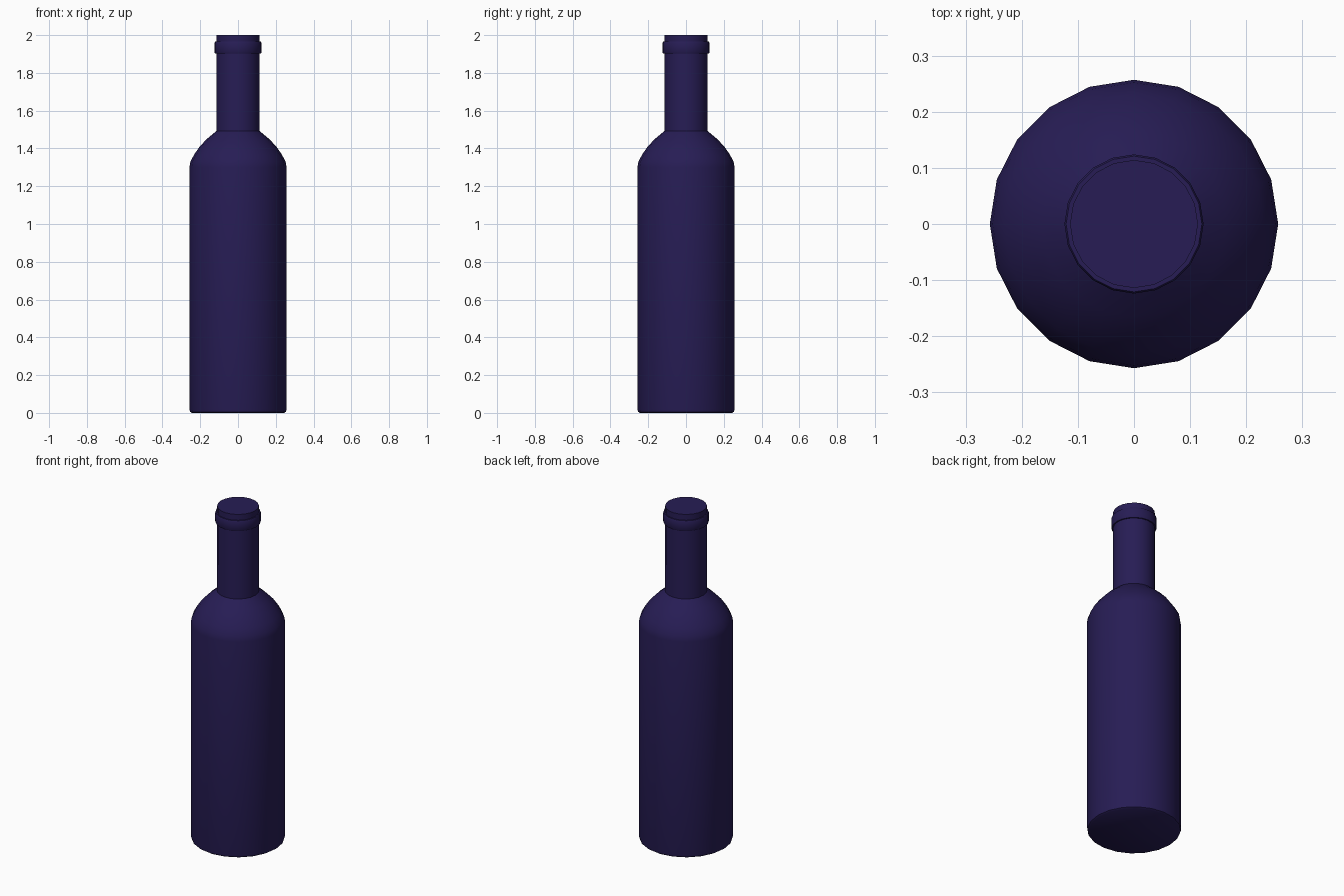
import bpy, bmesh, math

if "Cube" in bpy.data.objects:
    bpy.data.objects.remove(bpy.data.objects["Cube"])

SIDES = 20

glass = bpy.data.materials.new("dark_glass")
glass.diffuse_color = (0.02, 0.012, 0.09, 1)
glass.use_nodes = True
glass.node_tree.nodes["Principled BSDF"].inputs["Base Color"].default_value = glass.diffuse_color


def lathe(name, profile):
    """Revolve (radius, height) points into a closed solid with flat caps."""
    bm = bmesh.new()
    rings = []
    for r, z in profile:
        rings.append([bm.verts.new((r * math.cos(2 * math.pi * i / SIDES),
                                    r * math.sin(2 * math.pi * i / SIDES), z))
                      for i in range(SIDES)])
    for low, high in zip(rings, rings[1:]):
        for i in range(SIDES):
            j = (i + 1) % SIDES
            bm.faces.new((low[i], low[j], high[j], high[i]))
    bm.faces.new(rings[0][::-1])
    bm.faces.new(rings[-1])
    mesh = bpy.data.meshes.new(name)
    bm.to_mesh(mesh)
    bm.free()
    obj = bpy.data.objects.new(name, mesh)
    bpy.context.collection.objects.link(obj)
    mesh.materials.append(glass)
    bpy.ops.object.select_all(action='DESELECT')
    obj.select_set(True)
    bpy.context.view_layer.objects.active = obj
    bpy.ops.object.shade_smooth_by_angle(angle=math.radians(35))
    return obj


# Whole bottle: base, straight body, rounded shoulder, neck, collar ring, mouth
lathe("bottle", [
    (0.245, 0.0), (0.254, 0.006), (0.257, 0.018),
    (0.257, 1.30), (0.252, 1.33), (0.232, 1.368), (0.203, 1.41),
    (0.165, 1.45), (0.115, 1.492),
    (0.114, 1.903),
    (0.121, 1.903), (0.124, 1.908), (0.124, 1.96), (0.121, 1.965),
    (0.114, 1.965), (0.114, 2.0),
])
